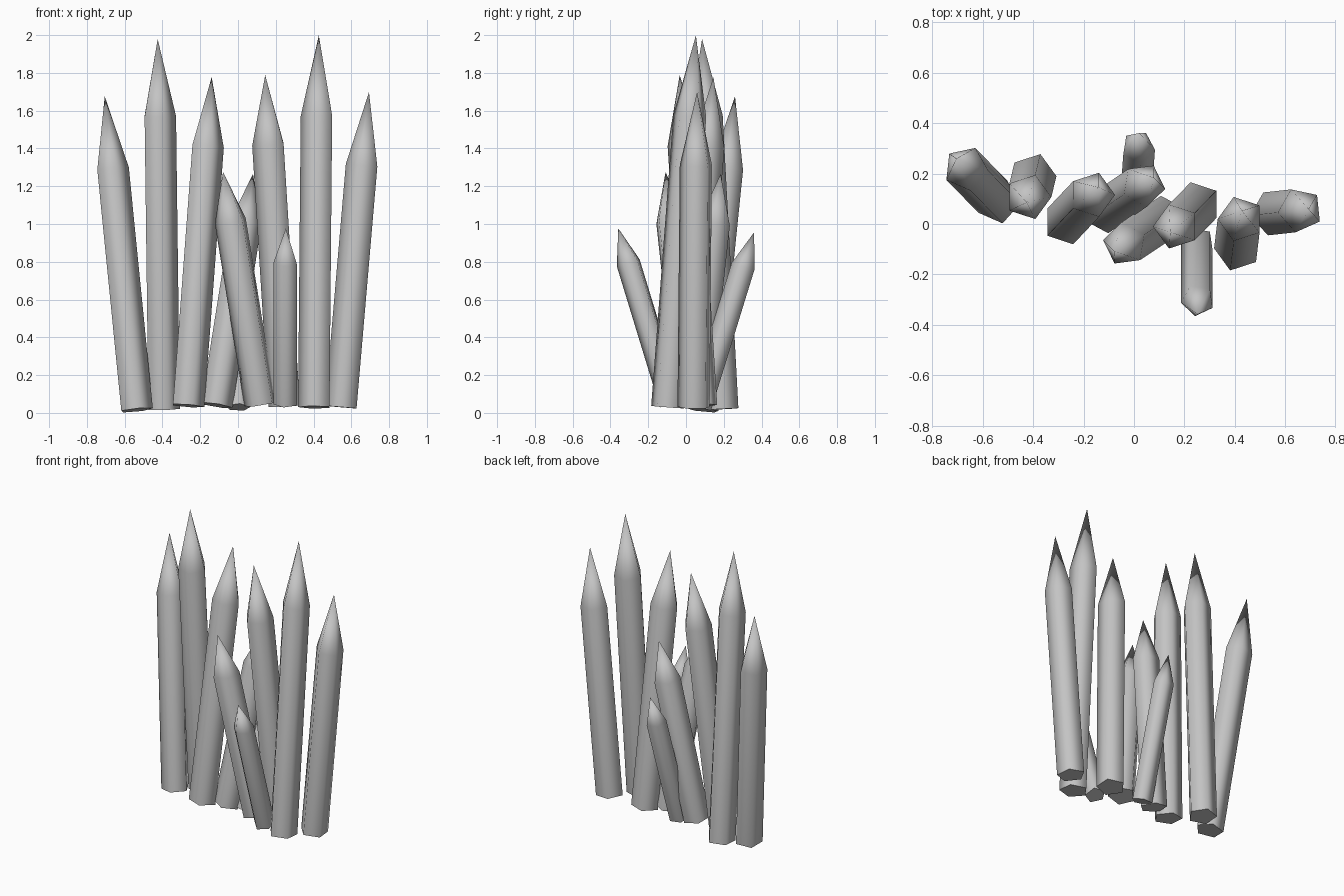
import bpy, bmesh
from math import radians, cos, sin
from mathutils import Vector

old = bpy.data.objects.get("Cube")
if old:
    bpy.data.objects.remove(old, do_unlink=True)

SIDES = 5

grey = bpy.data.materials.new("plain grey")
grey.use_nodes = True
colour = (0.55, 0.55, 0.55, 1)
grey.diffuse_color = colour
grey.node_tree.nodes["Principled BSDF"].inputs["Base Color"].default_value = colour


def stake(name, base, shoulder, tip_length, radius, phase):
    """Five-sided pole from base to shoulder, with a point along the same axis."""
    base, shoulder = Vector(base), Vector(shoulder)
    axis = (shoulder - base).normalized()
    turn = Vector((0, 0, 1)).rotation_difference(axis)
    angles = [radians(phase + 360 * i / SIDES) for i in range(SIDES)]
    offsets = [turn @ Vector((radius * cos(a), radius * sin(a), 0)) for a in angles]

    bm = bmesh.new()
    low = [bm.verts.new(base + o) for o in offsets]
    high = [bm.verts.new(shoulder + o) for o in offsets]
    tip = bm.verts.new(shoulder + axis * tip_length)
    for i in range(SIDES):
        j = (i + 1) % SIDES
        bm.faces.new((low[i], low[j], high[j], high[i])).smooth = True
        bm.faces.new((high[i], high[j], tip)).smooth = True
    # flat sawn end with a crisp rim
    end = bm.faces.new(low[::-1])
    for edge in end.edges:
        edge.smooth = False

    mesh = bpy.data.meshes.new(name)
    bm.to_mesh(mesh)
    bm.free()
    mesh.materials.append(grey)
    obj = bpy.data.objects.new(name, mesh)
    bpy.context.collection.objects.link(obj)


# Tall outer row, from the model's right to its left
stake("outer_right_stake", (-0.54, 0.09, 0.015), (-0.667, 0.22, 1.29), 0.39, 0.09, 138)
stake("tall_right_stake", (-0.40, 0.19, 0.02), (-0.42, 0.107, 1.57), 0.41, 0.092, 0)
stake("inner_right_stake", (-0.27, 0.007, 0.038), (-0.167, 0.116, 1.41), 0.37, 0.092, 0)
stake("inner_left_stake", (0.253, 0.078, 0.038), (0.167, -0.01, 1.42), 0.37, 0.092, 36)
stake("tall_left_stake", (0.41, -0.097, 0.03), (0.424, 0.02, 1.57), 0.43, 0.092, 36)
stake("outer_left_stake", (0.55, 0.043, 0.03), (0.66, 0.055, 1.31), 0.39, 0.09, 42)

# Crossed pair in the middle
stake("crossed_front_stake", (0.12, 0.025, 0.048), (-0.037, -0.08, 1.015), 0.265, 0.088, 170)
stake("crossed_back_stake", (-0.115, 0.05, 0.04), (0.038, 0.155, 1.005), 0.265, 0.088, -10)

# Short props leaning out to the front and back
stake("front_prop", (0.253, -0.075, 0.048), (0.253, -0.303, 0.795), 0.19, 0.067, 44)
stake("back_prop", (0.0, 0.075, 0.03), (0.017, 0.305, 0.775), 0.19, 0.067, 63)
